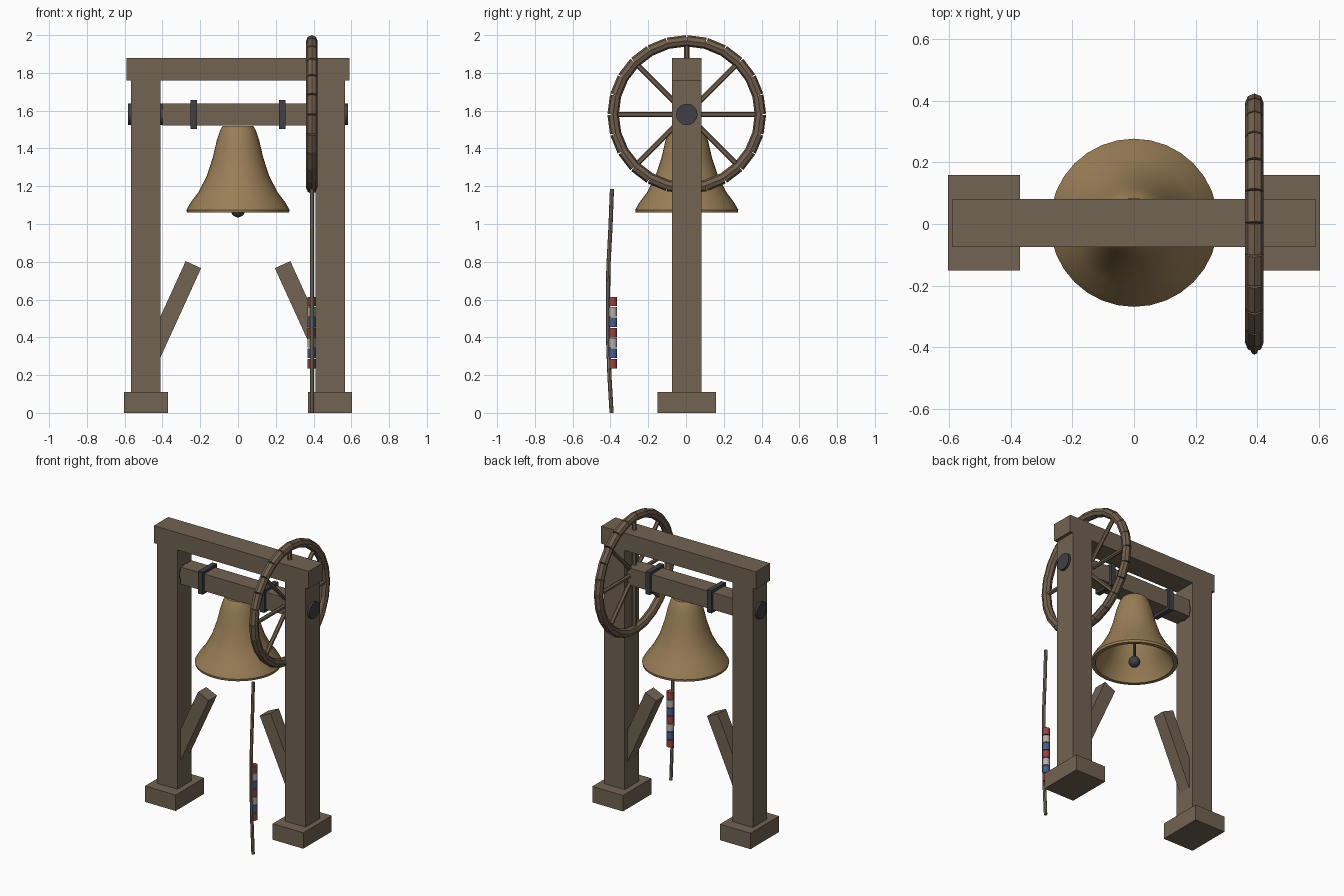
import bpy, bmesh, math
from mathutils import Vector

if "Cube" in bpy.data.objects:
    bpy.data.objects.remove(bpy.data.objects["Cube"])

YC = 0.004      # depth centre of the frame
AXLE_Z = 1.58


def mat(name, r, g, b):
    m = bpy.data.materials.new(name)
    m.diffuse_color = (r, g, b, 1)
    m.use_nodes = True
    m.node_tree.nodes["Principled BSDF"].inputs["Base Color"].default_value = m.diffuse_color
    return m


WOOD = mat("wood", 0.165, 0.125, 0.085)
WHEEL = mat("wheel_wood", 0.165, 0.115, 0.075)
BRONZE = mat("bronze", 0.32, 0.21, 0.095)
IRON = mat("iron", 0.05, 0.05, 0.06)
ROPE = mat("rope", 0.22, 0.19, 0.14)
RED = mat("red", 0.30, 0.055, 0.05)
WHITE = mat("white", 0.45, 0.43, 0.41)
BLUE = mat("blue", 0.065, 0.11, 0.27)


def finish(name, bm, m, smooth=False):
    bmesh.ops.recalc_face_normals(bm, faces=bm.faces)
    me = bpy.data.meshes.new(name)
    bm.to_mesh(me)
    bm.free()
    me.materials.append(m)
    ob = bpy.data.objects.new(name, me)
    bpy.context.collection.objects.link(ob)
    if smooth:
        bpy.ops.object.select_all(action='DESELECT')
        ob.select_set(True)
        bpy.context.view_layer.objects.active = ob
        bpy.ops.object.shade_smooth_by_angle(angle=math.radians(40))
    return ob


def box(name, centre, size, m, tilt=0):
    bm = bmesh.new()
    bmesh.ops.create_cube(bm, size=1)
    bmesh.ops.scale(bm, vec=size, verts=bm.verts)
    ob = finish(name, bm, m)
    ob.location = centre
    ob.rotation_euler.y = tilt
    return ob


def add_rod(bm, a, b, r, sides):
    a, b = Vector(a), Vector(b)
    new = bmesh.ops.create_cone(bm, cap_ends=True, segments=sides, radius1=r,
                                radius2=r, depth=(b - a).length)["verts"]
    rot = (b - a).to_track_quat('Z', 'Y').to_matrix()
    bmesh.ops.rotate(bm, matrix=rot, verts=new)
    bmesh.ops.translate(bm, vec=(a + b) / 2, verts=new)


def rod(name, a, b, r, sides, m, smooth=False):
    bm = bmesh.new()
    add_rod(bm, a, b, r, sides)
    return finish(name, bm, m, smooth)


# Timber frame, mirrored left and right
for side, s in (("left", -1), ("right", 1)):
    box(f"{side}_foot", (s * 0.487, YC, 0.055), (0.234, 0.31, 0.11), WOOD)
    box(f"{side}_post", (s * 0.489, YC, 0.93), (0.157, 0.156, 1.66), WOOD)
    # brace leaning inward from the post
    a = math.radians(24.5)
    L = 0.6
    box(f"{side}_brace", (s * (0.236 + L / 2 * math.sin(a)), YC, 0.785 - L / 2 * math.cos(a)),
        (0.09, 0.09, L), WOOD, -s * a)
    # bearing pin and iron strap
    rod(f"{side}_axle_pin", (s * 0.395, YC, AXLE_Z), (s * 0.583, YC, AXLE_Z), 0.057, 16, IRON, True)
    box(f"{side}_strap", (s * 0.235, YC, AXLE_Z), (0.034, 0.155, 0.155), IRON)
box("top_beam", (0, YC, 1.82), (1.18, 0.156, 0.12), WOOD)
box("headstock", (0, YC, AXLE_Z), (0.80, 0.12, 0.118), WOOD)

# Bell: outer then inner profile, spun around z
profile = [(0, 1.52), (0.08, 1.52), (0.095, 1.495), (0.113, 1.44), (0.134, 1.35),
           (0.167, 1.25), (0.212, 1.165), (0.25, 1.115), (0.273, 1.075), (0.270, 1.06),
           (0.245, 1.06), (0.228, 1.105), (0.19, 1.16), (0.145, 1.25),
           (0.112, 1.35), (0.092, 1.44), (0.07, 1.485), (0, 1.49)]
bm = bmesh.new()
vs = [bm.verts.new((r, 0, z)) for r, z in profile]
es = [bm.edges.new(p) for p in zip(vs, vs[1:])]
bmesh.ops.spin(bm, geom=vs + es, cent=(0, 0, 0), axis=(0, 0, 1),
               angle=math.tau, steps=32, use_duplicate=False)
bmesh.ops.remove_doubles(bm, verts=bm.verts, dist=1e-4)
finish("bell", bm, BRONZE, True).location.y = YC

# Clapper
rod("clapper_rod", (0, YC, 1.50), (0, YC, 1.07), 0.01, 8, IRON, True)
bm = bmesh.new()
bmesh.ops.create_uvsphere(bm, u_segments=16, v_segments=10, radius=0.037)
finish("clapper_ball", bm, IRON, True).location = (0, YC, 1.072)

# Wheel: 24 straight rim pieces and 8 spokes
WX, R = 0.391, 0.39


def on_wheel(deg, r=R):
    t = math.radians(deg)
    return (WX, YC + r * math.sin(t), AXLE_Z + r * math.cos(t))


bm = bmesh.new()
for i in range(24):
    add_rod(bm, on_wheel(i * 15), on_wheel(i * 15 + 15), 0.03, 8)
finish("wheel_rim", bm, WHEEL)
bm = bmesh.new()
for i in range(8):
    add_rod(bm, on_wheel(0, 0), on_wheel(i * 45), 0.014, 6)
finish("wheel_spokes", bm, WHEEL)

# Rope hanging from the wheel, gently bowed
bm = bmesh.new()
path = [(-0.392, 1.185), (-0.40, 0.98), (-0.411, 0.77), (-0.413, 0.58),
        (-0.412, 0.38), (-0.405, 0.19), (-0.394, 0.0)]
rings = []
for y, z in path:
    rings.append([bm.verts.new((WX + 0.011 * math.cos(k * math.tau / 8),
                                y + 0.011 * math.sin(k * math.tau / 8), z)) for k in range(8)])
for lo, hi in zip(rings, rings[1:]):
    for k in range(8):
        bm.faces.new((lo[k], lo[k - 1], hi[k - 1], hi[k]))
bm.faces.new(rings[0])
bm.faces.new(rings[-1])
finish("rope", bm, ROPE, True)

# Striped hand grip
for i in range(7):
    z = 0.236 + i * 0.0548
    rod(f"grip_band_{i + 1}", (WX, -0.388, z), (WX, -0.388, z + 0.05), 0.024, 10,
        (RED, BLUE, WHITE)[i % 3], True)
